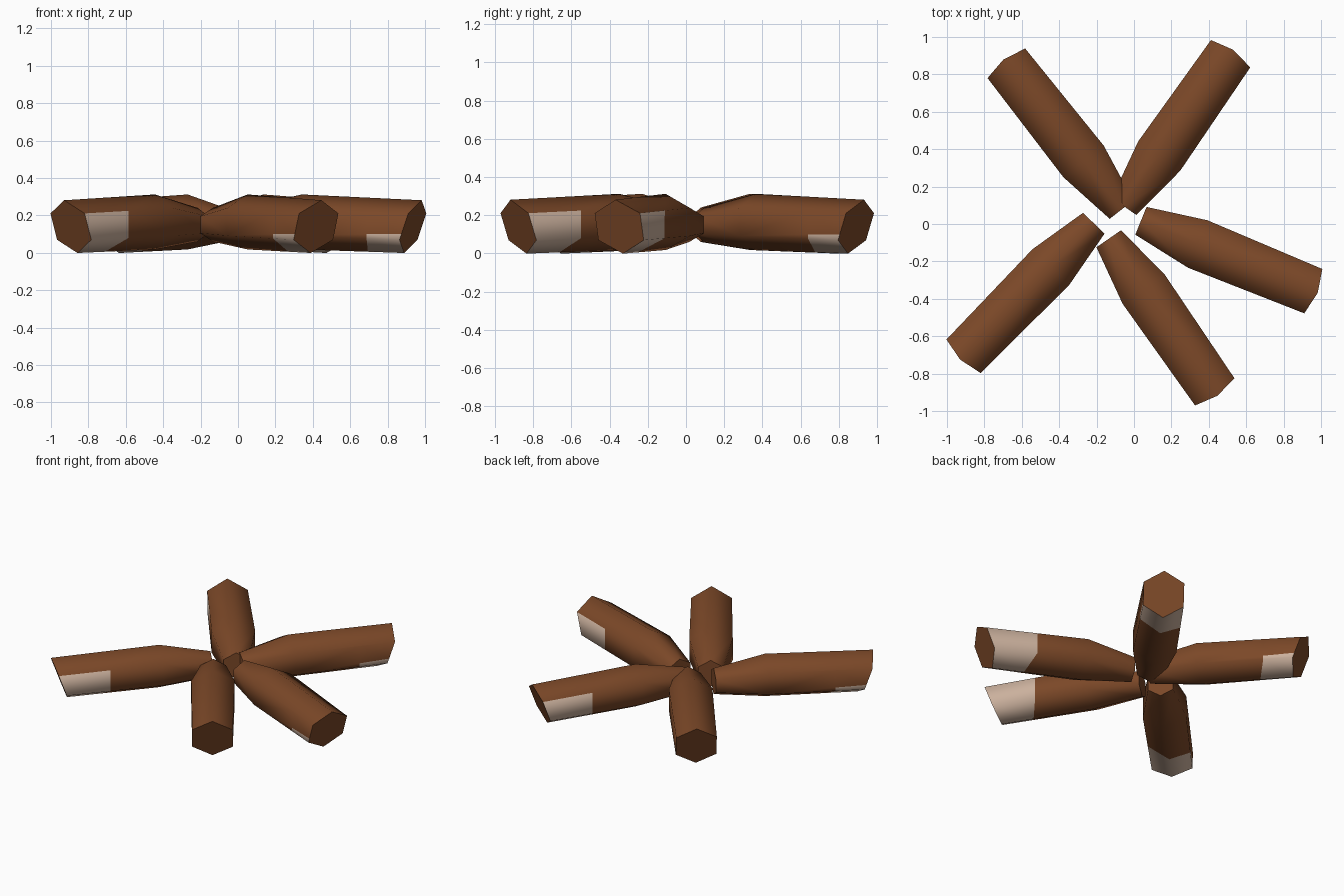
import bpy, bmesh, math
from mathutils import Vector

if "Cube" in bpy.data.objects:
    bpy.data.objects.remove(bpy.data.objects["Cube"])


def material(name, col):
    m = bpy.data.materials.new(name)
    m.diffuse_color = (*col, 1)
    m.use_nodes = True
    m.node_tree.nodes["Principled BSDF"].inputs["Base Color"].default_value = m.diffuse_color
    return m


bark = material("brown_bark", (0.20, 0.065, 0.021))
bare = material("pale_wood", (0.60, 0.44, 0.34))

# Log rings, inner to outer: distance, centre height, half width, half height, end slant
RINGS = [(0.0, 0.15, 0.08, 0.09, 0.0),
         (0.328, 0.165, 0.137, 0.147, 0.0),
         (0.97, 0.14, 0.128, 0.141, 0.36)]


def hex_ring(bm, s, zc, hw, hh, slant):
    # Six-sided ring standing on a corner
    ring = []
    for i in range(6):
        a = math.radians(90 + 60 * i)
        dz = hh * math.sin(a)
        ring.append(bm.verts.new((s + slant * dz, hw * math.cos(a) / math.cos(math.pi / 6), zc + dz)))
    return ring


def make_log(name, x, y, angle):
    bm = bmesh.new()
    rings = [hex_ring(bm, *r) for r in RINGS]
    for a, b in zip(rings, rings[1:]):
        for i in range(6):
            j = (i + 1) % 6
            bm.faces.new((a[i], a[j], b[j], b[i]))
    bm.faces.new(rings[0])
    bm.faces.new(rings[-1])
    bmesh.ops.recalc_face_normals(bm, faces=bm.faces)

    # Cut the outline of the pale patch: an oblique ring, then a line on one side
    def cut(faces, co, no):
        geom = set(faces)
        for f in faces:
            geom.update(f.edges)
            geom.update(f.verts)
        bmesh.ops.bisect_plane(bm, geom=list(geom), plane_co=co, plane_no=no)

    cut([f for f in bm.faces if f.normal.z < 0.3 and abs(f.normal.x) < 0.6], (0.71, 0, 0), (1, 0.35, 0))
    cut([f for f in bm.faces if f.normal.y < -0.9 and f.calc_center_median().x > 0.75], (0, 0, 0.10), (0, 0, 1))

    # Pale patch on the lower outer faces
    for f in bm.faces:
        c, n = f.calc_center_median(), f.normal
        outer = c.x + 0.35 * c.y > 0.72 and abs(n.x) < 0.6
        low = n.z < -0.3 or n.y > 0.9 or (n.y < -0.9 and c.z < 0.10)
        f.material_index = int(outer and low)

    me = bpy.data.meshes.new(name)
    bm.to_mesh(me)
    bm.free()
    me.materials.append(bark)
    me.materials.append(bare)
    ob = bpy.data.objects.new(name, me)
    bpy.context.collection.objects.link(ob)
    ob.location = (x, y, 0)
    ob.rotation_euler.z = math.radians(angle)
    bpy.ops.object.select_all(action='DESELECT')
    ob.select_set(True)
    bpy.context.view_layer.objects.active = ob
    bpy.ops.object.shade_smooth_by_angle(angle=math.radians(65))


# Five logs laid around the fire centre
make_log("log_back_right", -0.053, 0.094, 55.1)
make_log("log_back_left", -0.067, 0.077, 128.2)
make_log("log_front_left", -0.215, 0.004, 225.6)
make_log("log_front_right", -0.135, -0.079, -55.3)
make_log("log_right", 0.037, 0.017, -22.2)
